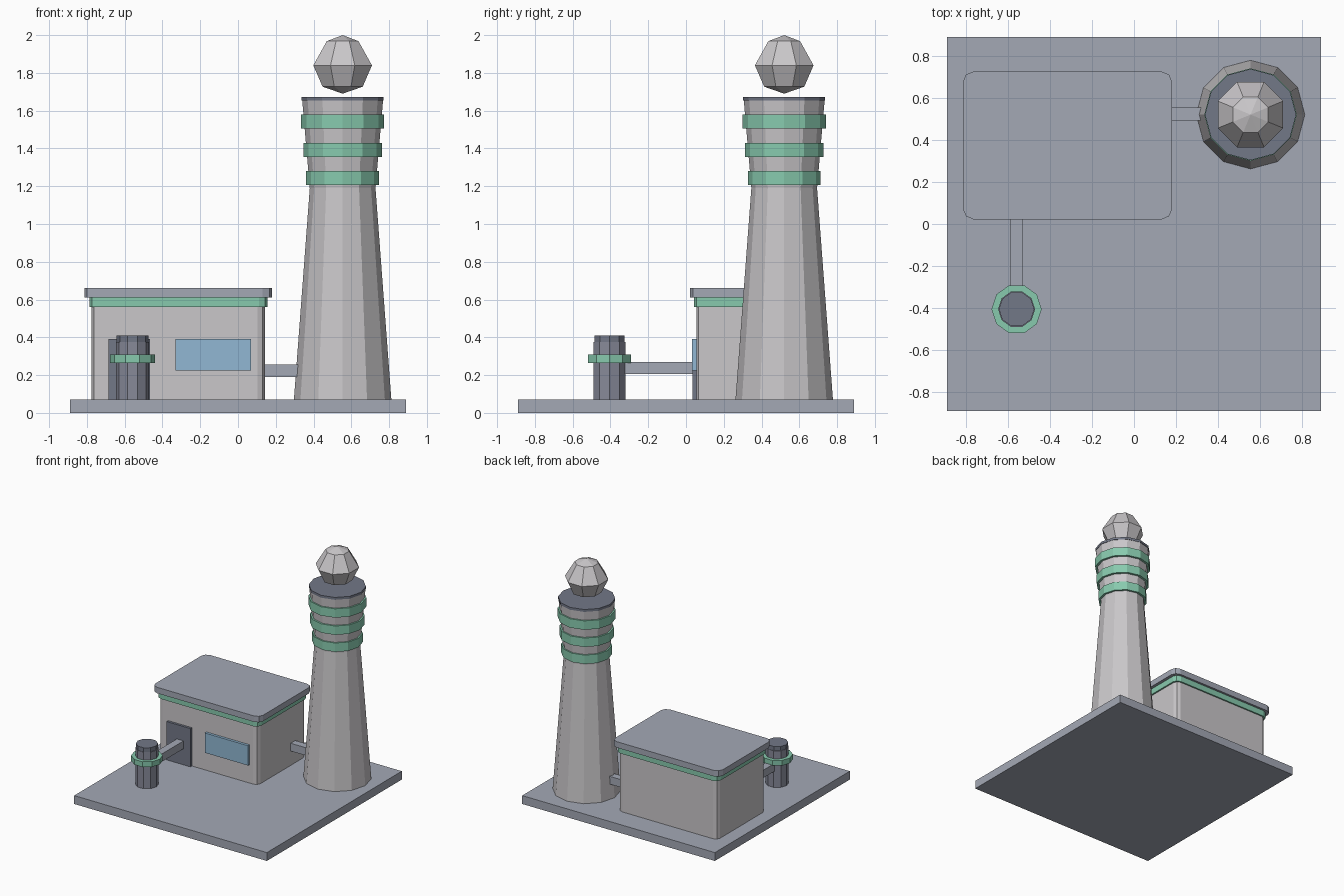
import bpy, bmesh, math

if "Cube" in bpy.data.objects:
    bpy.data.objects.remove(bpy.data.objects["Cube"])


def material(name, r, g, b):
    def lin(c):
        return c / 12.92 if c <= 0.04045 else ((c + 0.055) / 1.055) ** 2.4
    m = bpy.data.materials.new(name)
    m.diffuse_color = (lin(r), lin(g), lin(b), 1)
    m.use_nodes = True
    m.node_tree.nodes["Principled BSDF"].inputs["Base Color"].default_value = m.diffuse_color
    return m


WALL = material("pale_grey", 0.79, 0.78, 0.79)
SLATE = material("light_slate", 0.64, 0.66, 0.71)
POST = material("mid_slate", 0.53, 0.54, 0.60)
DARK = material("dark_slate", 0.45, 0.47, 0.53)
GREEN = material("sea_green", 0.53, 0.79, 0.68)
BLUE = material("window_blue", 0.57, 0.72, 0.83)


def finish(name, bm, mat):
    bmesh.ops.recalc_face_normals(bm, faces=bm.faces)
    me = bpy.data.meshes.new(name)
    bm.to_mesh(me)
    bm.free()
    me.materials.append(mat)
    ob = bpy.data.objects.new(name, me)
    bpy.context.collection.objects.link(ob)
    return ob


def box(name, mat, x, y, z, corner=0.0):
    """Box from (min, max) ranges, optionally with rounded vertical corners."""
    bm = bmesh.new()
    bmesh.ops.create_cube(bm, size=1)
    for v in bm.verts:
        v.co = [r[0] + (c + 0.5) * (r[1] - r[0]) for c, r in zip(v.co, (x, y, z))]
    if corner:
        edges = [e for e in bm.edges
                 if abs(e.verts[0].co.z - e.verts[1].co.z) > 1e-5]
        bmesh.ops.bevel(bm, geom=edges, offset=corner, segments=2,
                        profile=0.5, affect='EDGES')
    return finish(name, bm, mat)


def lathe(name, mat, center, profile, sides, turn=0.0):
    """Flat-faced turned shape from (radius, z) points; radius 0 is a tip."""
    bm = bmesh.new()
    rings = []
    for r, z in profile:
        n = sides if r > 0 else 1
        rings.append([bm.verts.new((center[0] + r * math.cos(turn + math.tau * i / sides),
                                    center[1] + r * math.sin(turn + math.tau * i / sides), z))
                      for i in range(n)])
    for a, b in zip(rings, rings[1:]):
        for i in range(sides):
            j = (i + 1) % sides
            quad = [a[i % len(a)], a[j % len(a)], b[j % len(b)], b[i % len(b)]]
            bm.faces.new(list(dict.fromkeys(quad)))
    for ring in (rings[0], rings[-1]):
        if len(ring) > 1:
            bm.faces.new(ring)
    return finish(name, bm, mat)


# Ground slab
box("base_slab", SLATE, (-0.89, 0.89), (-0.89, 0.89), (0, 0.07))

# House
box("house_walls", WALL, (-0.775, 0.142), (0.055, 0.695), (0.07, 0.57), 0.04)
box("house_trim", GREEN, (-0.787, 0.155), (0.043, 0.707), (0.56, 0.61), 0.045)
box("house_roof", SLATE, (-0.813, 0.181), (0.022, 0.725), (0.61, 0.66), 0.05)
box("door", DARK, (-0.685, -0.465), (0.035, 0.06), (0.07, 0.39))
box("window", BLUE, (-0.33, 0.07), (0.033, 0.06), (0.225, 0.39))

# Tower with bands, cap and lamp
T = (0.554, 0.52)
lathe("tower", WALL, T, [(0.258, 0.07), (0.174, 1.19), (0.214, 1.655)], 12)
for i, (z, r) in enumerate([(1.207, 0.193), (1.356, 0.208), (1.505, 0.22)]):
    lathe(f"tower_band_{i + 1}", GREEN, T, [(r, z), (r, z + 0.074)], 12)
lathe("tower_cap", DARK, T, [(0.217, 1.653), (0.217, 1.673)], 12)
lathe("tower_lamp", WALL, T,
      [(0, 1.69), (0.115, 1.727), (0.168, 1.84), (0.091, 1.968), (0, 2.0)],
      8, math.pi / 8)

# Small post
P = (-0.558, -0.405)
lathe("post", POST, P, [(0.088, 0.07), (0.088, 0.375)], 10)
lathe("post_ring", GREEN, P, [(0.119, 0.265), (0.119, 0.309)], 10)
lathe("post_cap", DARK, P, [(0.084, 0.37), (0.084, 0.41)], 10)

# Connecting ducts
box("tower_duct", SLATE, (0.13, 0.34), (0.492, 0.553), (0.19, 0.255))
box("post_duct", SLATE, (-0.59, -0.528), (-0.34, 0.06), (0.205, 0.27))
